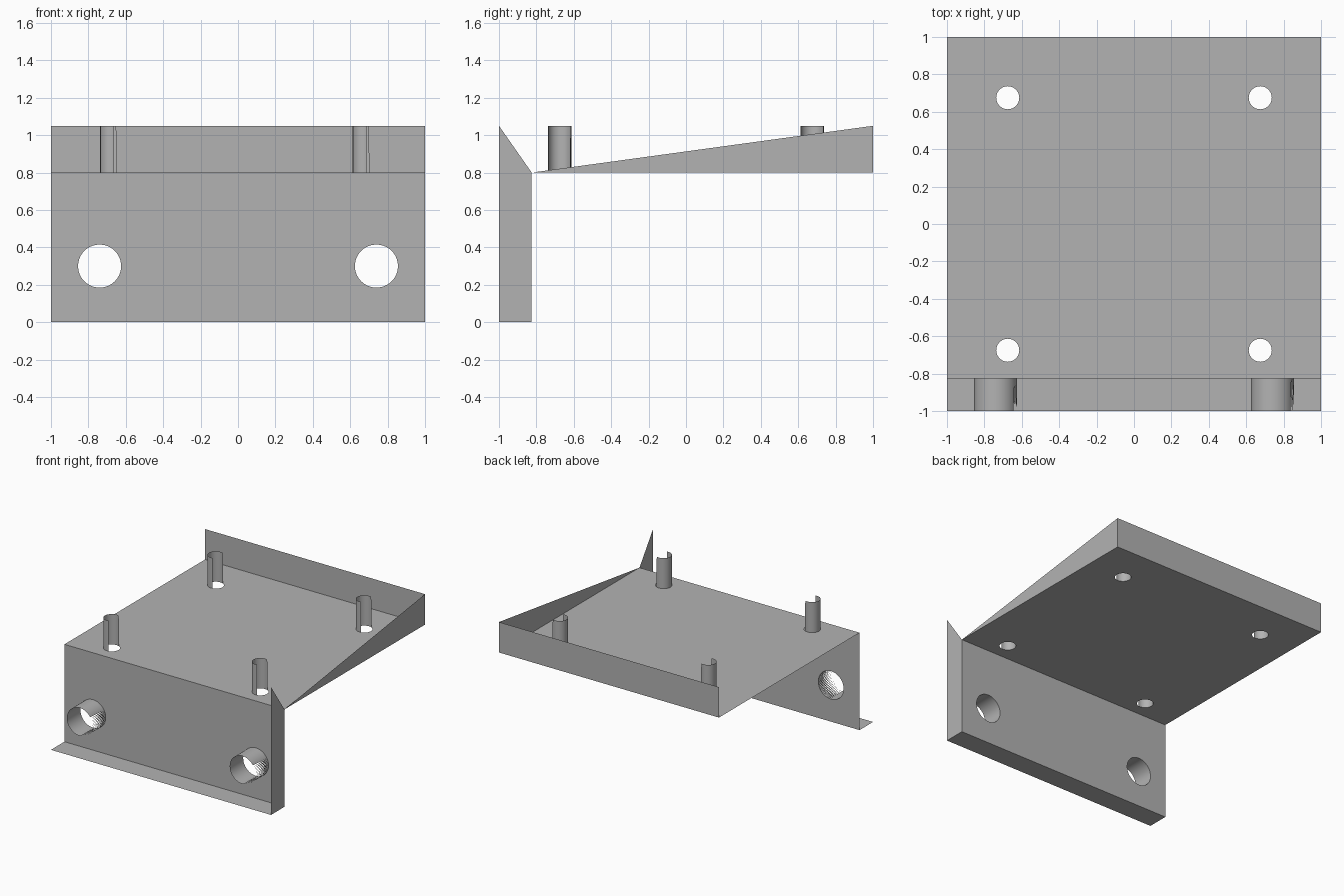
import bpy, bmesh
from math import cos, sin, radians, tau
from mathutils import Vector

cube = bpy.data.objects.get("Cube")
if cube:
    bpy.data.objects.remove(cube)

GREY = (0.45, 0.45, 0.45, 1)
mat = bpy.data.materials.new("plain grey")
mat.use_nodes = True
mat.diffuse_color = GREY
mat.node_tree.nodes["Principled BSDF"].inputs["Base Color"].default_value = GREY

# Main dimensions
FRONT, INNER, BACK = -1.0, -0.825, 1.0
SHELF, TOP = 0.8, 1.05
PEG_R, BOLT_R = 0.0615, 0.115
PEGS = [(x, y) for x in (-0.675, 0.675) for y in (-0.675, 0.675)]
BOLTS = [(-0.74, 0.3), (0.74, 0.3)]
SEGMENTS = 64


def finish(name, bm, smooth=False):
    mesh = bpy.data.meshes.new(name)
    bm.to_mesh(mesh)
    bm.free()
    obj = bpy.data.objects.new(name, mesh)
    bpy.context.collection.objects.link(obj)
    mesh.materials.append(mat)
    for poly in mesh.polygons:
        poly.use_smooth = smooth
    return obj


def panel(name, *polygons):
    bm = bmesh.new()
    for points in polygons:
        bm.faces.new([bm.verts.new(p) for p in points])
    return finish(name, bm)


def ring(center, radius):
    return [(center[0] + radius * cos(tau * i / SEGMENTS),
             center[1] + radius * sin(tau * i / SEGMENTS)) for i in range(SEGMENTS)]


def pierced_panel(name, outline, holes, radius, place, normal):
    """Flat sheet with round holes; place maps 2D points into space."""
    bm = bmesh.new()
    edges = []
    for loop in [outline] + [ring(c, radius) for c in holes]:
        verts = [bm.verts.new(place(*p)) for p in loop]
        edges += [bm.edges.new((v, verts[i - 1])) for i, v in enumerate(verts)]
    bmesh.ops.triangle_fill(bm, edges=edges, use_beauty=True, normal=Vector(normal))
    return finish(name, bm)


def open_tube(name, center, radius, place, ends, gap, ragged):
    """Tube wall left open over the gap angles, or filled there by single teeth."""
    bm = bmesh.new()
    near, far = ([bm.verts.new(place(*p, e)) for p in ring(center, radius)] for e in ends)
    for i in range(SEGMENTS):
        j = (i + 1) % SEGMENTS
        angle = (360 * (i + 0.5) / SEGMENTS + 180) % 360 - 180
        if not gap[0] < angle < gap[1]:
            bm.faces.new((near[i], near[j], far[j], far[i]))
        elif ragged or gap[1] - angle < 360 / SEGMENTS:
            bm.faces.new((near[i], near[j], far[j]))
    loose = [v for v in bm.verts if not v.link_faces]
    bmesh.ops.delete(bm, geom=loose, context='VERTS')
    return finish(name, bm, True)


# Shelf and upright wall with their round holes
pierced_panel("shelf", [(-1, INNER), (1, INNER), (1, BACK), (-1, BACK)], PEGS, PEG_R,
              lambda x, y: (x, y, SHELF), (0, 0, -1))
pierced_panel("wall", [(-1, 0), (1, 0), (1, SHELF), (-1, SHELF)], BOLTS, BOLT_R,
              lambda x, z: (x, INNER, z), (0, 1, 0))

# Foot strip and rear lip
panel("foot_strip", [(-1, FRONT, 0), (-1, INNER, 0), (1, INNER, 0), (1, FRONT, 0)])
panel("rear_lip", [(1, BACK, SHELF), (-1, BACK, SHELF), (-1, BACK, TOP), (1, BACK, TOP)])

# Left side only: tall post with pointed top, and long wedge
panel("left_side",
      [(1, FRONT, 0), (1, INNER, 0), (1, INNER, SHELF), (1, FRONT, TOP)],
      [(1, INNER, SHELF), (1, BACK, SHELF), (1, BACK, TOP)])

# Upright hole sleeves on the shelf, open towards the left
for n, c in enumerate(PEGS):
    open_tube(f"shelf_sleeve_{n + 1}", c, PEG_R, lambda x, y, z: (x, y, z),
              (SHELF, TOP), (-76, 68), False)

# Bolt hole sleeves in front of the wall, ragged towards the left
for n, c in enumerate(BOLTS):
    open_tube(f"wall_sleeve_{n + 1}", c, BOLT_R, lambda x, z, y: (x, y, z),
              (INNER, FRONT), (-85, 35), True)
